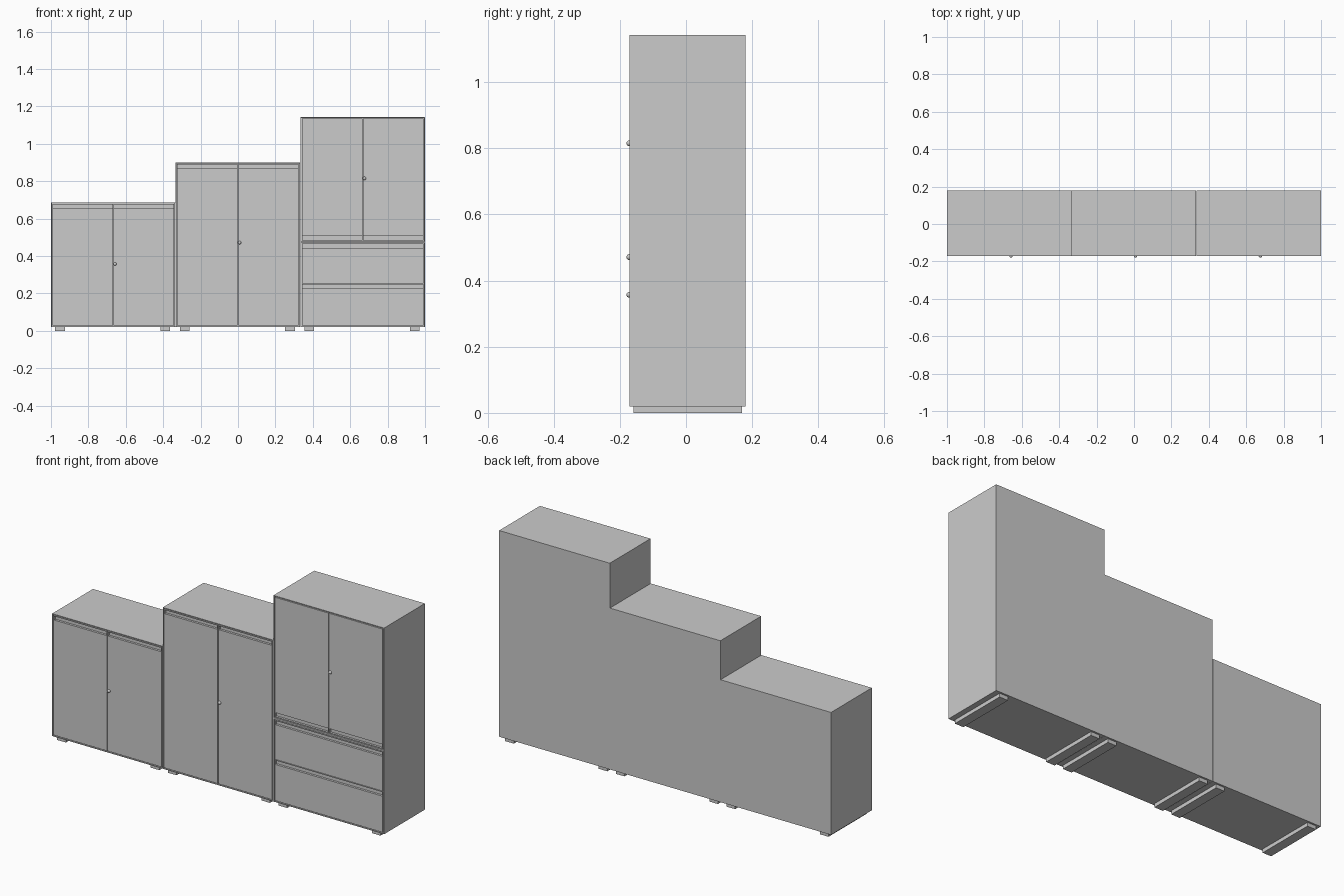
import bpy, bmesh
from mathutils import Matrix, Vector

if "Cube" in bpy.data.objects:
    bpy.data.objects.remove(bpy.data.objects["Cube"])

FRONT, BACK = -0.171, 0.18
WALL, GAP, RECESS = 0.006, 0.002, 0.02


def finish(name, bm):
    bmesh.ops.recalc_face_normals(bm, faces=bm.faces)
    mesh = bpy.data.meshes.new(name)
    bm.to_mesh(mesh)
    bm.free()
    ob = bpy.data.objects.new(name, mesh)
    bpy.context.collection.objects.link(ob)
    return ob


def box_bm(x0, x1, y0, y1, z0, z1):
    bm = bmesh.new()
    size = Vector((x1 - x0, y1 - y0, z1 - z0))
    mid = Vector((x0 + x1, y0 + y1, z0 + z1)) / 2
    bmesh.ops.create_cube(bm, size=1, matrix=Matrix.Translation(mid) @ Matrix.Diagonal((*size, 1)))
    return bm


def box(name, *dims):
    return finish(name, box_bm(*dims))


def carcass(name, x0, x1, z0, z1):
    # Case with a thin rim around a recessed front opening
    bm = box_bm(x0, x1, FRONT, BACK, z0, z1)
    bm.normal_update()
    face = min(bm.faces, key=lambda f: f.calc_center_median().y)
    bmesh.ops.inset_region(bm, faces=[face], thickness=WALL)
    ext = bmesh.ops.extrude_discrete_faces(bm, faces=[face])
    for v in ext["faces"][0].verts:
        v.co.y += RECESS
    finish(name, bm)


def panel(name, x0, x1, z0, z1, grip=None, ends=(0.003, 0.003)):
    # Front panel, with an optional finger groove sunk into its face
    bm = box_bm(x0, x1, FRONT, FRONT + RECESS - 0.002, z0, z1)
    if grip:
        g0, g1 = grip
        cuts = [((0, 0, g0), (0, 0, 1)), ((0, 0, g1), (0, 0, 1)),
                ((x0 + ends[0], 0, 0), (1, 0, 0)), ((x1 - ends[1], 0, 0), (1, 0, 0))]
        for co, no in cuts:
            bmesh.ops.bisect_plane(bm, geom=bm.verts[:] + bm.edges[:] + bm.faces[:],
                                   plane_co=co, plane_no=no)
        bm.normal_update()
        face = next(f for f in bm.faces if abs(f.normal.y) > 0.9
                    and f.calc_center_median().y < FRONT + 0.001
                    and g0 < f.calc_center_median().z < g1
                    and x0 + ends[0] < f.calc_center_median().x < x1 - ends[1])
        ext = bmesh.ops.extrude_discrete_faces(bm, faces=[face])
        for v in ext["faces"][0].verts:
            v.co.y += 0.012
    finish(name, bm)


def doors(name, x0, x1, z0, z1, grip, lock_z):
    # Pair of doors and a round lock beside the centre gap
    mid = (x0 + x1) / 2
    a, b = x0 + WALL + GAP, x1 - WALL - GAP
    panel(name + "_left_door", a, mid - GAP, z0, z1, grip)
    panel(name + "_right_door", mid + GAP, b, z0, z1, grip)
    bpy.ops.mesh.primitive_uv_sphere_add(segments=20, ring_count=12, radius=0.009,
                                         location=(mid + 0.009, FRONT, lock_z))
    bpy.context.object.name = name + "_lock"
    bpy.ops.object.shade_smooth_by_angle()


def feet(name, x0):
    # Two runners under each cabinet
    for side, x in (("left", x0 + 0.022), ("right", x0 + 0.585)):
        box(f"{name}_{side}_foot", x, x + 0.052, -0.159, 0.17, 0, 0.02)


X = [-1.0, -1 / 3, 1 / 3, 1.0]
BASE = 0.02
LOW = BASE + WALL + GAP

# Low cabinet
carcass("low_case", X[0], X[1] - 0.001, BASE, 0.687)
doors("low", X[0], X[1] - 0.001, LOW, 0.679, (0.655, 0.676), 0.357)
feet("low", X[0])

# Middle cabinet
carcass("middle_case", X[1], X[2] - 0.001, BASE, 0.899)
doors("middle", X[1], X[2] - 0.001, LOW, 0.891, (0.868, 0.888), 0.471)
feet("middle", X[1])

# Tall cabinet: drawers below, doors above
SPLIT = 0.474
carcass("drawer_case", X[2], X[3], BASE, SPLIT)
a, b = X[2] + WALL + GAP, X[3] - WALL - GAP
panel("lower_drawer", a, b, LOW, 0.25, (0.225, 0.247))
panel("upper_drawer", a, b, 0.253, SPLIT - WALL - GAP, (0.442, 0.463))
carcass("upper_case", X[2], X[3], SPLIT, 1.143)
doors("upper", X[2], X[3], SPLIT + WALL + GAP, 1.135, (0.485, 0.507), 0.815)
feet("tall", X[2])
